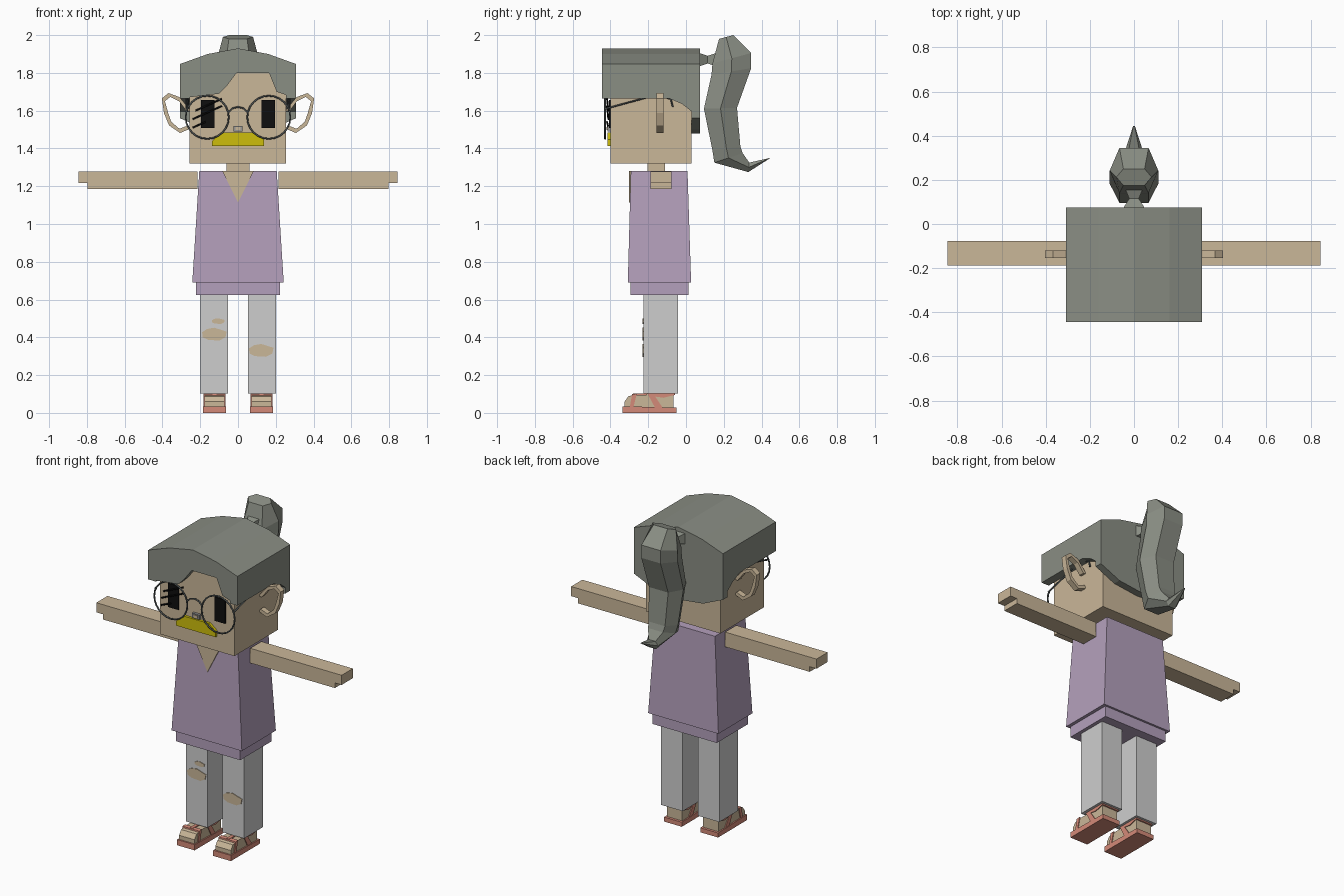
import bpy, bmesh, math
from mathutils import Vector

if "Cube" in bpy.data.objects:
    bpy.data.objects.remove(bpy.data.objects["Cube"])


def material(name, r, g, b):
    lin = [((c / 255 + 0.055) / 1.055) ** 2.4 if c > 10 else c / 3294 for c in (r, g, b)] + [1]
    m = bpy.data.materials.new(name)
    m.use_nodes = True
    m.diffuse_color = lin
    bsdf = next(n for n in m.node_tree.nodes if n.type == 'BSDF_PRINCIPLED')
    bsdf.inputs["Base Color"].default_value = lin
    return m


SKIN = material("skin", 202, 183, 153)
HAIR = material("grey hair", 138, 142, 132)
DRESS = material("lilac cloth", 180, 160, 188)
TROUSER = material("pale grey cloth", 206, 206, 206)
SHOE = material("coral", 212, 138, 120)
BLACK = material("black", 14, 14, 14)
FRAME = material("dark grey frame", 82, 88, 88)
LIP = material("mustard yellow", 206, 190, 12)
METAL = material("nose grey", 150, 150, 150)


def finish(name, bm, mat):
    bmesh.ops.recalc_face_normals(bm, faces=bm.faces)
    me = bpy.data.meshes.new(name)
    bm.to_mesh(me)
    bm.free()
    me.materials.append(mat)
    ob = bpy.data.objects.new(name, me)
    bpy.context.scene.collection.objects.link(ob)
    return ob


def loft(name, rings, mat):
    """Skin a list of equal-length point rings and cap both ends."""
    bm = bmesh.new()
    rows = [[bm.verts.new(p) for p in r] for r in rings]
    n = len(rows[0])
    for a, b in zip(rows, rows[1:]):
        for i in range(n):
            bm.faces.new((a[i], a[(i + 1) % n], b[(i + 1) % n], b[i]))
    bm.faces.new(rows[0])
    bm.faces.new(rows[-1])
    return finish(name, bm, mat)


def prism(name, pts, axis, a, b, mat):
    """Extrude a flat outline along x or y from a to b."""
    def place(p, d):
        return (d, p[0], p[1]) if axis == 'x' else (p[0], d, p[1])
    return loft(name, [[place(p, d) for p in pts] for d in (a, b)], mat)


def rect(x0, x1, y0, y1, z):
    return [(x0, y0, z), (x1, y0, z), (x1, y1, z), (x0, y1, z)]


def box(name, x, y, z, mat):
    return loft(name, [rect(*x, *y, z[0]), rect(*x, *y, z[1])], mat)


def wire(name, pts, radius, mat, closed=False, sides=1):
    """Thin round rod along a path, as a bevelled curve turned into a mesh."""
    cu = bpy.data.curves.new(name, 'CURVE')
    cu.dimensions = '3D'
    cu.bevel_depth = radius
    cu.bevel_resolution = sides
    cu.use_fill_caps = True
    sp = cu.splines.new('POLY')
    sp.points.add(len(pts) - 1)
    for q, p in zip(sp.points, pts):
        q.co = (*p, 1)
    sp.use_cyclic_u = closed
    cu.materials.append(mat)
    ob = bpy.data.objects.new(name, cu)
    bpy.context.scene.collection.objects.link(ob)
    me = bpy.data.meshes.new_from_object(ob.evaluated_get(bpy.context.evaluated_depsgraph_get()))
    bpy.data.objects.remove(ob)
    mesh_ob = bpy.data.objects.new(name, me)
    bpy.context.scene.collection.objects.link(mesh_ob)
    return mesh_ob


SIDES = (("left", 1), ("right", -1))

# Head and neck
box("head", (-.258, .255), (-.40, .03), (1.32, 1.84), SKIN)
box("neck", (-.06, .06), (-.205, -.11), (1.27, 1.33), SKIN)

# Hair: arched cap, fringe with a parting, side and back panels
prism("hair_cap", [(-.307, 1.8), (-.307, 1.847), (-.16, 1.9), (0, 1.93), (.16, 1.9),
                   (.307, 1.847), (.307, 1.8)], 'y', -.445, .075, HAIR)
prism("hair_fringe", [(-.307, 1.82), (-.307, 1.665), (-.1, 1.69), (-.06, 1.73), (0, 1.81),
                      (.16, 1.81), (.205, 1.7), (.307, 1.665), (.307, 1.82)], 'y', -.445, -.4, HAIR)
for side, s in SIDES:
    prism(side + "_hair_side", [(-.445, 1.82), (-.445, 1.665), (-.09, 1.665), (-.02, 1.635),
                                (.075, 1.56), (.075, 1.82)], 'x', s * .255, s * .307, HAIR)
prism("hair_back", [(-.307, 1.82), (-.307, 1.56), (-.17, 1.5), (0, 1.48), (.17, 1.5),
                    (.307, 1.56), (.307, 1.82)], 'y', .03, .075, HAIR)

# Ponytail: tie, then six-sided rings given as front point, back point, half width
loft("ponytail_tie", [[(x * w, y, 1.87 + z * h) for x, z in ((-1, -1), (1, -1), (1, 1), (-1, 1))]
                      for y, w, h in ((.07, .05, .035), (.115, .022, .02), (.16, .04, .035))], HAIR)
tail = [((.175, 1.98), (.25, 2.0), .08), ((.14, 1.85), (.345, 1.905), .11),
        ((.135, 1.79), (.345, 1.825), .11), ((.095, 1.61), (.27, 1.615), .11),
        ((.14, 1.39), (.288, 1.41), .095), ((.15, 1.325), (.3, 1.375), .085),
        ((.33, 1.275), (.335, 1.325), .04), ((.443, 1.347), (.445, 1.35), .004)]
rings = []
for f, b, w in tail:
    mid = [(f[0] + b[0]) / 2, (f[1] + b[1]) / 2]
    rings.append([(-.6 * w, *f), (.6 * w, *f), (w, *mid), (.6 * w, *b), (-.6 * w, *b), (-w, *mid)])
loft("ponytail", rings, HAIR)

# Ears: open hoops of flat strip
ear = [(.25, 1.6), (.31, 1.672), (.368, 1.693), (.403, 1.665), (.392, 1.587), (.365, 1.522),
       (.307, 1.482), (.25, 1.505)]
centre = Vector((.32, 1.59))
for side, s in SIDES:
    hoop = []
    for p in ear:
        q = Vector(p)
        inner = q + (centre - q).normalized() * .022
        hoop.append([(s * v[0], y, v[1]) for v, y in
                     ((q, -.155), (q, -.12), (inner, -.12), (inner, -.155))])
    loft(side + "_ear", hoop, SKIN)

# Face
for side, s in SIDES:
    box(side + "_eye", (s * .125, s * .196), (-.408, -.399), (1.508, 1.656), BLACK)
for i, (x0, x1, z) in enumerate(((-.225, -.085, 1.61), (-.24, -.085, 1.565), (-.24, -.17, 1.52))):
    wire(f"eyelash_{i + 1}", [(x0, -.411, z - .01), (x1, -.418, z - .01 + (x1 - x0) * .45)],
         .005, BLACK)
prism("mouth", [(-.137, 1.412), (.137, 1.412), (.137, 1.448), (.09, 1.485), (-.09, 1.485),
                (-.137, 1.44)], 'y', -.416, -.4, LIP)
box("nose", (-.025, .025), (-.416, -.4), (1.49, 1.52), METAL)
box("nose_tip", (-.014, .014), (-.42, -.4), (1.497, 1.513), SKIN)

# Glasses
for side, s in SIDES:
    ring = [(s * .163 + .114 * math.cos(a), -.428, 1.565 + .114 * math.sin(a))
            for a in (math.tau * i / 24 for i in range(24))]
    wire(side + "_glasses_rim", ring, .005, FRAME, closed=True)
    wire(side + "_glasses_temple", [(s * .272, -.428, 1.61), (s * .272, -.15, 1.685),
                                    (s * .265, -.08, 1.66), (s * .265, -.07, 1.62)], .005, FRAME)
wire("glasses_bridge", [(-.052, -.428, 1.59), (-.03, -.428, 1.612), (0, -.428, 1.62),
                        (.03, -.428, 1.612), (.052, -.428, 1.59)], .005, FRAME)

# Dress, hem and neckline
loft("dress", [rect(-.242, .242, -.308, .027, .69), rect(-.205, .205, -.292, .008, 1.28)], DRESS)
box("dress_hem", (-.222, .222), (-.295, .014), (.623, .7), DRESS)
prism("neckline", [(-.083, 1.28), (0, 1.115), (.083, 1.28)], 'y', -.301, -.285, SKIN)

# Knee tears
def tear(name, x, z, w, h):
    shape = [(-1, .3), (-.95, -.5), (-.5, -.9), (.4, -1), (.9, -.5), (1, .4), (.5, .7), (0, 1), (-.6, .8)]
    prism(name, [(x + a * w, z + b * h) for a, b in shape], 'y', -.23, -.223, SKIN)


tear("left_knee_tear", .123, .331, .065, .034)
tear("right_knee_tear", -.125, .417, .065, .034)
tear("right_small_tear", -.104, .486, .034, .015)

# Arms, legs and sandals
for side, s in SIDES:
    arm = [(.215, 1.185), (.798, 1.185), (.798, 1.217), (.845, 1.217), (.845, 1.277), (.215, 1.277)]
    prism(side + "_arm", [(s * x, z) for x, z in arm], 'y', -.187, -.077, SKIN)
    box(side + "_leg", (s * .052, s * .2), (-.226, -.042), (.103, .64), TROUSER)
    prism(side + "_foot", [(-.325, .02), (-.325, .06), (-.305, .088), (-.27, .096), (-.21, .096),
                           (-.2, .11), (-.065, .11), (-.065, .02)], 'x', s * .072, s * .178, SKIN)
    prism(side + "_sole", [(-.335, 0), (-.05, 0), (-.05, .028), (-.335, .035)],
          'x', s * .064, s * .186, SHOE)
    prism(side + "_toe_strap", [(-.298, .03), (-.278, .03), (-.26, .102), (-.285, .1)],
          'x', s * .067, s * .183, SHOE)
    prism(side + "_cross_strap", [(-.165, .03), (-.125, .03), (-.175, .104), (-.205, .104)],
          'x', s * .067, s * .183, SHOE)
    prism(side + "_ankle_strap", [(-.2, .092), (-.12, .08), (-.058, .095), (-.058, .105), (-.2, .105)],
          'x', s * .067, s * .183, SHOE)
    box(side + "_instep_strap", (s * .115, s * .135), (-.28, -.19), (.09, .103), SHOE)
